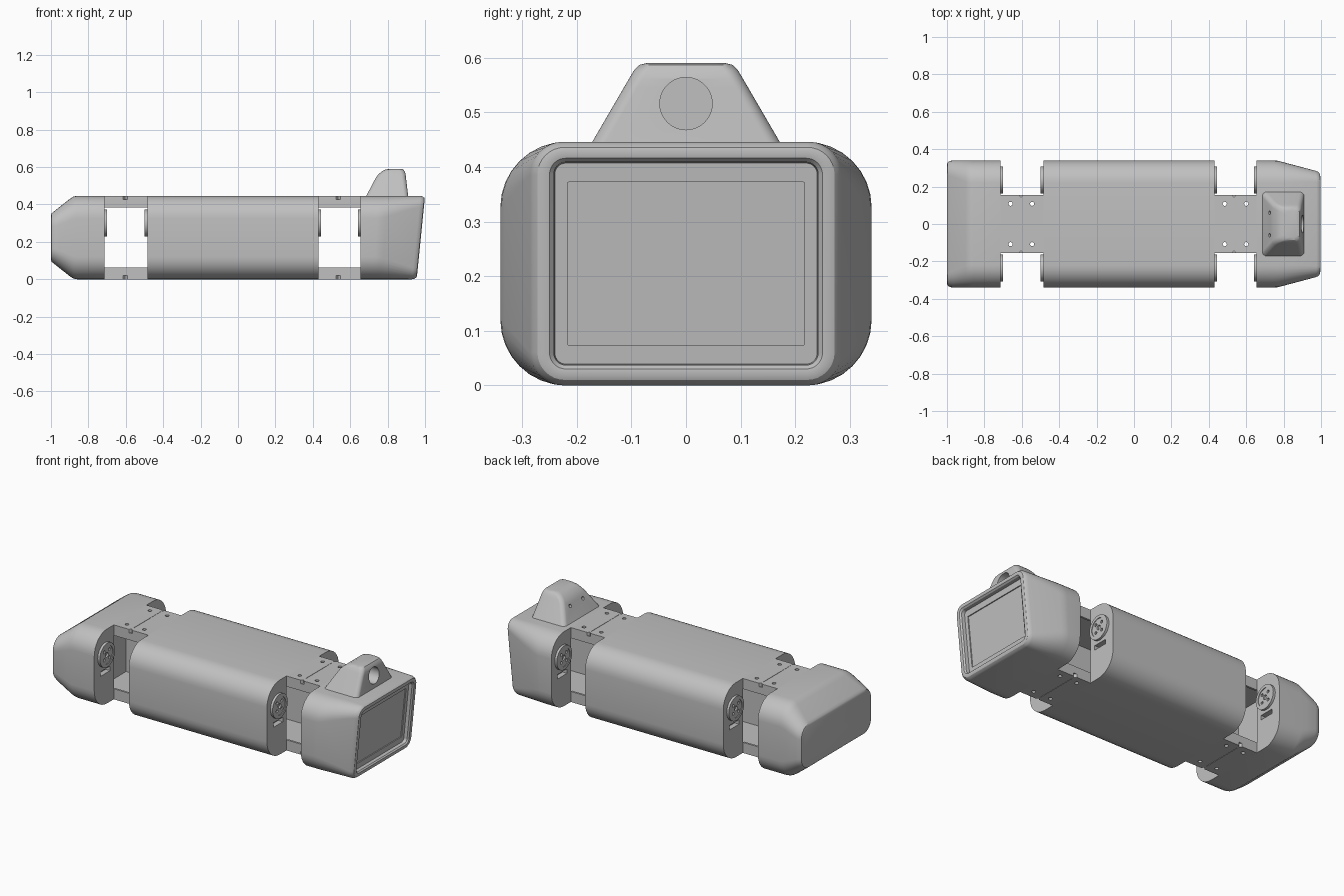
import bpy, bmesh, math
from mathutils import Vector, Matrix

if "Cube" in bpy.data.objects:
    bpy.data.objects.remove(bpy.data.objects["Cube"], do_unlink=True)

grey = bpy.data.materials.new("light grey")
grey.use_nodes = True
colour = (0.53, 0.53, 0.53, 1)
grey.diffuse_color = colour
grey.node_tree.nodes["Principled BSDF"].inputs["Base Color"].default_value = colour

H = 0.446          # body height
W = 0.34           # half width
NECK = 0.155       # half width of the neck plates
WHEEL_Y, WHEEL_Z = 0.235, 0.3


def make(name, bm):
    bmesh.ops.recalc_face_normals(bm, faces=bm.faces)
    mesh = bpy.data.meshes.new(name)
    bm.to_mesh(mesh)
    bm.free()
    mesh.materials.append(grey)
    ob = bpy.data.objects.new(name, mesh)
    bpy.context.collection.objects.link(ob)
    return ob


def rounded(a0, a1, b0, b1, r, seg=8):
    """Rounded rectangle as a list of 2D points."""
    corners = [(a1 - r, b1 - r), (a0 + r, b1 - r), (a0 + r, b0 + r), (a1 - r, b0 + r)]
    pts = []
    for q, (a, b) in enumerate(corners):
        for i in range(seg + 1):
            t = math.pi / 2 * (q + i / seg)
            pts.append((a + r * math.cos(t), b + r * math.sin(t)))
    return pts


def loft(name, rings):
    bm = bmesh.new()
    rows = [[bm.verts.new(p) for p in ring] for ring in rings]
    for low, high in zip(rows, rows[1:]):
        for i in range(len(low)):
            j = (i + 1) % len(low)
            bm.faces.new((low[i], low[j], high[j], high[i]))
    bm.faces.new(rows[0])
    bm.faces.new(rows[-1])
    return make(name, bm)


def section(x, y, z0, z1, r, slant=0):
    """Rounded cross-section facing x, leaning back toward the bottom."""
    return [(x - slant * (H - b), a, b) for a, b in rounded(-y, y, z0, z1, r)]


def add_box(bm, x0, x1, y0, y1, z0, z1):
    size = Matrix.Diagonal((x1 - x0, y1 - y0, z1 - z0, 1))
    mid = Matrix.Translation(((x0 + x1) / 2, (y0 + y1) / 2, (z0 + z1) / 2))
    bmesh.ops.create_cube(bm, size=1, matrix=mid @ size)


def add_rod(bm, centre, axis, r, depth, seg=24):
    turn = Vector(axis).to_track_quat("Z", "Y").to_matrix().to_4x4()
    bmesh.ops.create_cone(bm, cap_ends=True, segments=seg, radius1=r, radius2=r,
                          depth=depth, matrix=Matrix.Translation(centre) @ turn)


def cut(ob, bm):
    """Subtract the shapes in bm from ob."""
    tool = make("cutter", bm)
    mod = ob.modifiers.new("cut", "BOOLEAN")
    mod.operation, mod.solver, mod.object = "DIFFERENCE", "EXACT", tool
    bpy.context.view_layer.objects.active = ob
    bpy.ops.object.modifier_apply(modifier=mod.name)
    bpy.data.objects.remove(tool, do_unlink=True)


# Main sections
body = loft("middle_body", [section(x, W, 0, H, 0.12) for x in (-0.485, 0.43)])

tail_profile = [(-0.715, W, 0, 0.12), (-0.86, W, 0, 0.12), (-0.88, W, 0.004, 0.12),
                (-0.9, W, 0.017, 0.115), (-0.965, W, 0.068, 0.09),
                (-0.985, 0.337, 0.084, 0.08), (-0.996, 0.33, 0.093, 0.07),
                (-1.0, 0.318, 0.103, 0.06)]
tail = loft("tail_section", [section(x, y, d, H - d, r) for x, y, d, r in tail_profile])

# Head: tapered sides, rolled rim and recessed screen
head_profile = [(0.655, W, 0, 0.12, 0), (0.75, W, 0, 0.12, 0.05), (0.775, 0.338, 0, 0.118, 0.06),
                (0.8, 0.332, 0, 0.112, 0.07), (0.975, 0.285, 0, 0.06, 0.1),
                (0.988, 0.28, 0.003, 0.058, 0.1), (0.997, 0.272, 0.01, 0.05, 0.1),
                (1.0, 0.262, 0.019, 0.042, 0.1), (0.998, 0.25, 0.03, 0.03, 0.1),
                (0.99, 0.242, 0.037, 0.022, 0.1), (0.97, 0.24, 0.039, 0.02, 0.1),
                (0.97, 0.217, 0.074, 0.002, 0.1), (0.964, 0.217, 0.074, 0.002, 0.1)]
head = loft("head_section", [section(x, y, d, H - d, r, s) for x, y, d, r, s in head_profile])

# Hollow passage and slots below the wheels
for ob, x0, x1, ends in ((tail, -0.85, -0.6, (-0.715,)), (body, -0.6, 0.5, (-0.485, 0.43)),
                         (head, 0.6, 0.88, (0.655,))):
    bm = bmesh.new()
    add_box(bm, x0, x1, -NECK, NECK, 0.012, H - 0.012)
    for x in ends:
        for side in (-1, 1):
            y = side * WHEEL_Y
            add_box(bm, x - 0.03, x + 0.03, y - 0.045, y + 0.045, 0.185, 0.212)
    cut(ob, bm)

# Drive wheels on the section ends
for label, x, way in (("tail", -0.715, 1), ("body_rear", -0.485, -1),
                      ("body_front", 0.43, 1), ("head", 0.655, -1)):
    for side_name, side in (("left", 1), ("right", -1)):
        y = side * WHEEL_Y
        bm = bmesh.new()
        add_rod(bm, (x + way * 0.002, y, WHEEL_Z), (1, 0, 0), 0.072, 0.024, 40)
        wheel = make(f"{label}_wheel_{side_name}", bm)
        bm = bmesh.new()
        face = x + way * 0.014
        add_rod(bm, (face, y, WHEEL_Z), (1, 0, 0), 0.054, 0.008, 32)
        cut(wheel, bm)
        bm = bmesh.new()
        add_rod(bm, (face, y, WHEEL_Z), (1, 0, 0), 0.014, 0.03, 16)
        for k in range(4):
            t = math.pi / 4 + k * math.pi / 2
            add_rod(bm, (face, y + 0.034 * math.cos(t), WHEEL_Z + 0.034 * math.sin(t)),
                    (1, 0, 0), 0.009, 0.03, 12)
        cut(wheel, bm)

# Neck channels: flanged plates with hinge notches and bolt holes
for label, x0, x1, hinge, bolts in (("rear", -0.715, -0.485, -0.603, (-0.66, -0.545)),
                                    ("front", 0.43, 0.655, 0.535, (0.485, 0.6))):
    for level, outer, inner in (("top", H, -1), ("bottom", 0, 1)):
        z0, z1 = sorted((outer, outer + inner * 0.063))
        bm = bmesh.new()
        add_box(bm, x0, x1, -NECK, NECK, z0, z1)
        plate = make(f"{label}_neck_{level}", bm)
        bm = bmesh.new()
        c0, c1 = sorted((outer + inner * 0.012, outer + inner * 0.1))
        add_box(bm, x0 - 0.1, x1 + 0.1, 0.012 - NECK, NECK - 0.012, c0, c1)
        cut(plate, bm)
        bm = bmesh.new()
        for side in (-1, 1):
            add_rod(bm, (hinge, side * NECK, outer), (0, 0, 1), 0.012, 0.04, 4)
            for x in bolts:
                add_rod(bm, (x, side * 0.108, outer), (0, 0, 1), 0.011, 0.05, 16)
        cut(plate, bm)
        bm = bmesh.new()
        add_box(bm, hinge - 0.001, hinge + 0.001, -0.13, 0.13, outer - 0.003, outer + 0.003)
        cut(plate, bm)

# Sensor housing on the head
housing_profile = [(0.435, 0.68, 0.911, 0.178), (0.545, 0.738, 0.898, 0.114),
                   (0.562, 0.752, 0.896, 0.104), (0.577, 0.77, 0.891, 0.095),
                   (0.587, 0.79, 0.884, 0.085), (0.59, 0.81, 0.874, 0.073)]
housing = loft("sensor_housing", [[(a, b, z) for a, b in rounded(x0, x1, -y, y, 0.025)]
                                  for z, x0, x1, y in housing_profile])
bm = bmesh.new()
add_rod(bm, (0.88, 0, 0.516), (1, 0, 0), 0.048, 0.16, 40)
for side in (-1, 1):
    add_rod(bm, (0.725, side * 0.06, 0.52), (-0.87, 0, 0.48), 0.01, 0.05, 16)
cut(housing, bm)

# Smooth rounded parts, keep edges sharp
for ob in bpy.context.scene.objects:
    ob.select_set(ob.type == "MESH")
bpy.context.view_layer.objects.active = body
bpy.ops.object.shade_smooth_by_angle(angle=math.radians(30))
